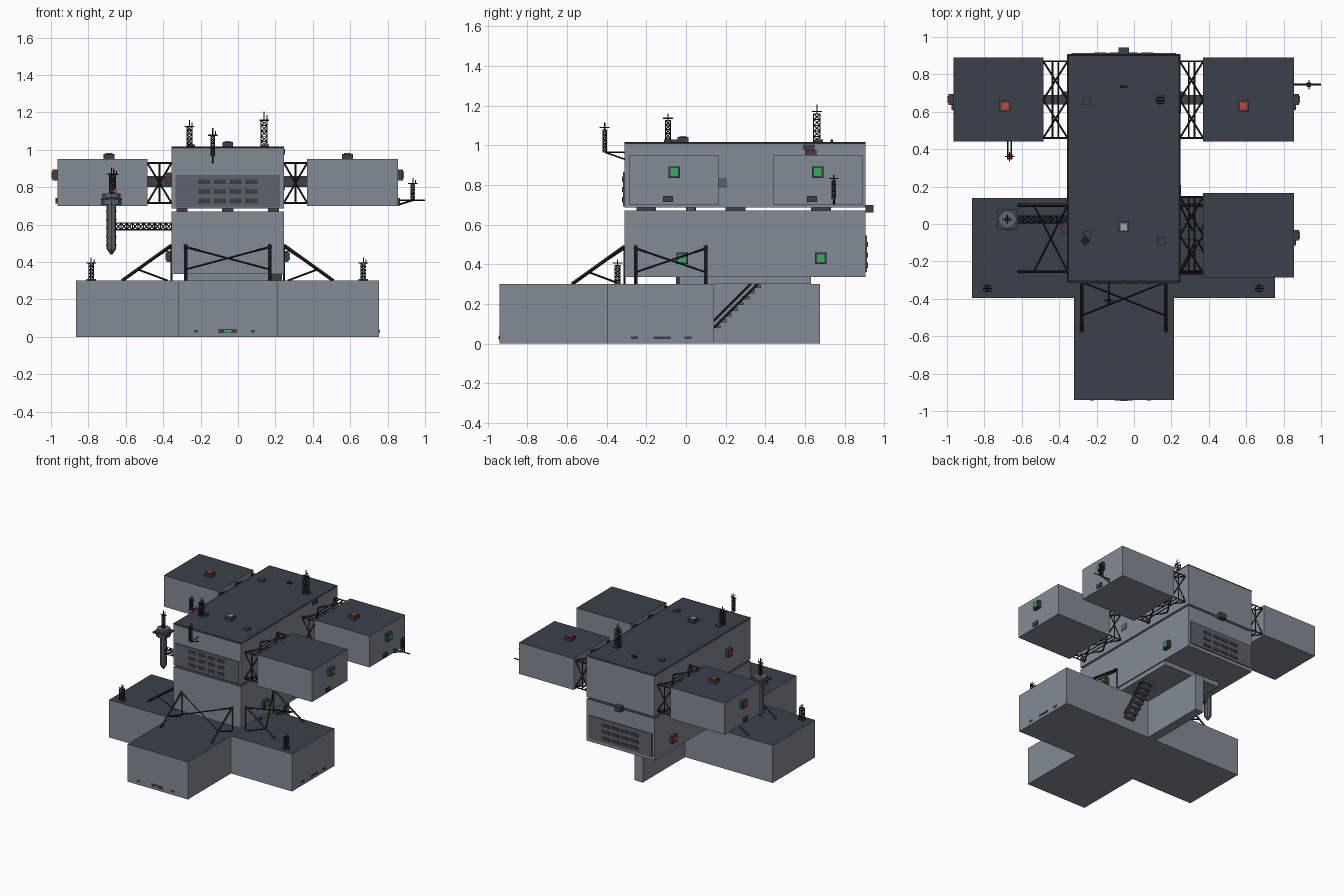
import bpy, bmesh, math
from mathutils import Vector, Matrix

if "Cube" in bpy.data.objects:
    bpy.data.objects.remove(bpy.data.objects["Cube"], do_unlink=True)


def material(name, r, g, b):
    m = bpy.data.materials.new(name)
    m.use_nodes = True
    m.diffuse_color = (r, g, b, 1)
    m.node_tree.nodes["Principled BSDF"].inputs["Base Color"].default_value = (r, g, b, 1)
    return m


HULL = material("hull grey", .23, .26, .30)
ROOF = material("roof slate", .044, .053, .071)
PANEL = material("panel grey", .11, .125, .15)
DARK = material("dark metal", .018, .02, .026)
FRAME = material("fitting grey", .045, .05, .06)
GREEN = material("green lamp", .04, .42, .1)
RED = material("red lamp", .6, .055, .035)
PALE = material("pale fitting", .35, .37, .4)


def finish(name, bm, *mats):
    me = bpy.data.meshes.new(name)
    bm.to_mesh(me)
    bm.free()
    for m in mats:
        me.materials.append(m)
    ob = bpy.data.objects.new(name, me)
    bpy.context.collection.objects.link(ob)
    return ob


def add_box(bm, x, y, z):
    lo, hi = Vector((x[0], y[0], z[0])), Vector((x[1], y[1], z[1]))
    mat = Matrix.Translation((lo + hi) / 2) @ Matrix.Diagonal((*(hi - lo), 1))
    bmesh.ops.create_cube(bm, size=1, matrix=mat)


def box(name, x, y, z, mat):
    bm = bmesh.new()
    add_box(bm, x, y, z)
    return finish(name, bm, mat)


def block(name, x, y, z):
    """Grey box whose upward faces carry the roof paint."""
    ob = box(name, x, y, z, HULL)
    ob.data.materials.append(ROOF)
    for p in ob.data.polygons:
        p.material_index = int(p.normal.z > .9)
    return ob


def cube_at(name, c, s, mat):
    return box(name, *[(c[i] - s[i] / 2, c[i] + s[i] / 2) for i in range(3)], mat)


def bars(name, segments, r, mat=DARK):
    """Square-section beams along each segment."""
    bm = bmesh.new()
    for a, b in segments:
        a, b = Vector(a), Vector(b)
        d = b - a
        rot = d.to_track_quat('Z', 'Y').to_matrix().to_4x4()
        bmesh.ops.create_cone(bm, cap_ends=True, segments=4, radius1=r, radius2=r,
                              depth=d.length, matrix=Matrix.Translation((a + b) / 2) @ rot)
    return finish(name, bm, mat)


def lattice(name, start, axis, length, w, r, steps=5):
    """Four-legged lattice running along an axis (0 = x, 2 = z)."""
    u, v = [Vector([float(i == k) for i in range(3)]) for k in range(3) if k != axis]
    d = Vector([float(i == axis) for i in range(3)]) * length / steps
    s, segs = Vector(start), []
    ring = [u * w + v * w, u * w - v * w, -u * w - v * w, -u * w + v * w]
    for i, c in enumerate(ring):
        n = ring[(i + 1) % 4]
        segs.append((s + c, s + c + d * steps))
        for k in range(steps):
            p, q = (c, n) if k % 2 else (n, c)
            segs += [(s + p + d * k, s + q + d * (k + 1)), (s + c + d * (k + 1), s + n + d * (k + 1))]
    return bars(name, segs, r)


def mast(name, x, y, z, h, w=.012):
    lattice(name, (x, y, z), 2, h * .75, w, .0025)
    t = z + h * .75
    bars(name + "_aerial", [((x, y, t), (x, y, z + h)), ((x - .025, y, t), (x + .025, y, t)),
                            ((x, y - .025, t + .012), (x, y + .025, t + .012)),
                            ((x + .015, y, t), (x + .015, y, z + h * .9))], .003)


def lamp(name, c, axis, sign, mat, s=.058):
    """Framed lamp standing out from a wall or roof."""
    c = Vector(c)
    n = Vector([float(i == axis) * sign for i in range(3)])
    size = [.026 if i == axis else s for i in range(3)]
    cube_at(name + "_housing", c + n * .013, size, FRAME)
    size = [.008 if i == axis else s * .66 for i in range(3)]
    cube_at(name + "_lens", c + n * .028, size, mat)


# Cross-shaped base and its rear support fin
block("base_crossbar", (-.865, .755), (-.395, .14), (0, .30))
block("base_front_arm", (-.32, .215), (-.94, -.395), (0, .30))
block("base_rear_fin", (-.09, -.015), (.14, .675), (0, .30))
block("neck", (-.27, .235), (-.03, .63), (.30, .336))

# Stacked hulls with spacers in the seam
CX = -.055
block("lower_hull", (-.355, .245), (-.31, .905), (.335, .67))
block("upper_hull", (-.355, .245), (-.31, .905), (.685, 1.015))
for i, (x, y) in enumerate([(CX, -.2), (CX, .68), (.19, .25), (-.3, .25)]):
    cube_at(f"hull_spacer_{i}", (x, y, .677), (.06, .1, .02), FRAME)
bars("roof_rim", [((-.355, y, 1.012), (.245, y, 1.012)) for y in (-.308, .903)] +
     [((x, -.31, 1.012), (x, .905, 1.012)) for x in (-.353, .243)], .005, ROOF)


# Window panels on the front and back
def window_panel(name, y, sign, z0, z1):
    bm = bmesh.new()
    add_box(bm, (-.335, .225), sorted((y, y + sign * .008)), (z0, z1))
    finish(name, bm, PANEL)
    bm = bmesh.new()
    for col in range(4):
        for row in range(3):
            x, z = CX + (col - 1.5) * .084, z0 + .035 + row * .052
            add_box(bm, (x - .033, x + .033), sorted((y, y + sign * .012)), (z - .013, z + .013))
    finish(name + "_windows", bm, FRAME)


window_panel("front_panel", -.31, -1, .69, .865)
window_panel("back_panel", .905, 1, .36, .545)


# Side pods and the trusses that hold them
def pod(name, side, y0, y1):
    inner, outer, wall = (.37, .855, .245) if side > 0 else (-.485, -.965, -.355)
    block(name, sorted((inner, outer)), (y0, y1), (.70, .95))
    mid, ym = (inner + wall) / 2, (y0 + y1) / 2
    ya, yb, za, zb = y0 + .02, y1 - .02, .715, .93
    segs = []
    for z in (za, zb):
        segs += [((wall, y, z), (inner, y, z)) for y in (ya, yb)]
        segs += [((mid + o, ya, z), (mid + o, yb, z)) for o in (-.015, .015)]
        for p, q in ((ya, ym), (ym, yb)):
            segs += [((wall, p, z), (inner, q, z)), ((wall, q, z), (inner, p, z))]
    for y in (ya, yb):
        segs += [((mid, y, za), (mid, y, zb)), ((wall, y, za), (inner, y, zb)),
                 ((wall, y, zb), (inner, y, za))]
    bars(name + "_truss", segs, .005)
    cube_at(name + "_tunnel", (mid, ym, .83), (abs(wall - inner), .05, .06), FRAME)
    lamp(name + "_lamp", (outer, ym, .865), 0, side, GREEN if side > 0 else RED)
    cube_at(name + "_service_box", (outer + side * .004, ym - .03, .728), (.012, .05, .03), FRAME)


pod("left_rear_pod", 1, .44, .89)
pod("left_front_pod", 1, -.285, .165)
pod("right_rear_pod", -1, .44, .89)
for i, x in enumerate((-.69, .585)):
    lamp(f"pod_roof_lamp_{i}", (x, .63, .95), 2, 1, RED)
for i, y in enumerate((-.02, .68)):
    lamp(f"left_hull_lamp_{i}", (.245, y, .43), 0, 1, GREEN)
    lamp(f"right_hull_lamp_{i}", (-.355, y, .43), 0, -1, RED)
lamp("right_upper_lamp", (-.355, -.02, .85), 0, -1, RED)


# Braced struts from the base up to the lower hull, on three sides
def strut_frame(name, to_world):
    p = lambda along, out, z: to_world(along, out, z)
    segs, thin = [], []
    for a in (-1, 1):
        segs.append((p(a, .265, .30), p(a, 0, .49)))
        thin += [(p(a, .18, .36), p(a, .02, .30)), (p(a, 0, .30), p(a, 0, .49)),
                 (p(a, .18, .36), p(-a, 0, .48))]
    bars(name, segs, .009)
    bars(name + "_bracing", thin, .005)


strut_frame("front_struts", lambda a, o, z: (CX + a * .225, -.31 - o, z))
strut_frame("left_struts", lambda a, o, z: (.245 + o, -.077 + a * .177, z))
strut_frame("right_struts", lambda a, o, z: (-.355 - o, -.077 + a * .177, z))

# Boarding stair under the hull
bars("stair_rails", [((x, .14, z), (x, .40, z + .26)) for x in (.13, .21) for z in (.08, .115)], .006)
bm = bmesh.new()
for i in range(9):
    add_box(bm, (.13, .21), (.14 + i * .029, .175 + i * .029), (.078 + i * .029, .094 + i * .029))
finish("stair_treads", bm, PANEL)
cube_at("stair_hatch", (.2, -.02, .318), (.07, .06, .034), FRAME)

# Docking column and its lattice arm on the right side
bm = bmesh.new()
for r1, r2, z0, z1 in [(.006, .026, .44, .47), (.026, .026, .47, .70), (.055, .055, .705, .73),
                       (.05, .05, .745, .765), (.03, .03, .70, .75)]:
    bmesh.ops.create_cone(bm, cap_ends=True, segments=8, radius1=r1, radius2=r2, depth=z1 - z0,
                          matrix=Matrix.Translation((-.677, .025, (z0 + z1) / 2)))
finish("docking_column", bm, PANEL)
bars("column_rings", [((-.705, .025, .49 + i * .045), (-.65, .025, .49 + i * .045)) for i in range(5)], .004)
lattice("docking_arm", (-.655, .025, .59), 0, .30, .018, .003, 10)
cube_at("column_gallery", (-.677, .025, .736), (.112, .112, .012), FRAME)
mast("column_mast", -.677, .025, .765, .14, .01)

# Masts and their brackets
mast("roof_rear_mast", .14, .66, 1.015, .19, .016)
mast("roof_front_mast", -.26, -.09, 1.015, .145, .013)
mast("bow_mast", -.135, -.41, .965, .15, .009)
bars("bow_mast_bracket", [((-.135, -.31, .93), (-.135, -.41, .965)), ((-.135, -.31, .965), (-.135, -.41, .965))], .004)
mast("left_pod_mast", .935, .745, .73, .12, .01)
bars("left_pod_bracket", [((.855, .745, .73), (1.0, .745, .73)), ((.855, .745, .705), (.935, .745, .73))], .005)
mast("right_pod_mast", -.665, .36, .77, .13, .01)
bars("right_pod_bracket", [((-.675, .44, .77), (-.675, .36, .77)), ((-.655, .44, .77), (-.655, .36, .77))], .004)
cube_at("right_pod_beacon", (-.665, .36, .78), (.03, .03, .02), RED)
for i, x in enumerate((-.785, .67)):
    mast(f"base_mast_{i}", x, -.345, .30, .125, .013)
    cube_at(f"base_mast_foot_{i}", (x, -.345, .304), (.05, .03, .01), FRAME)

# Roof fittings
lamp("roof_hatch", (CX, -.015, 1.015), 2, 1, PALE, .056)
for i, (x, y) in enumerate([(-.25, .66), (.145, .67), (-.25, -.06), (.145, -.09)]):
    cube_at(f"roof_fitting_{i}", (x, y, 1.022), (.04, .04, .014), FRAME)
cube_at("roof_vent", (CX, .735, 1.022), (.04, .014, .014), DARK)
cube_at("stern_box", (CX, .925, .68), (.055, .04, .04), FRAME)

# Small plates on walls and base
for i, y in enumerate((-.27, -.13, .0)):
    cube_at(f"left_base_plate_{i}", (.756, y + .01, .03), (.006, .035 if i != 1 else .09, .014), FRAME)
cube_at("base_front_plate", (CX, -.941, .03), (.1, .006, .022), FRAME)
cube_at("base_front_sign", (CX, -.943, .03), (.04, .006, .012), GREEN)
for i, x in enumerate((-.225, .08)):
    cube_at(f"base_front_vent_{i}", (x, -.941, .03), (.02, .006, .012), FRAME)
cube_at("upper_left_hatch", (.246, .18, .81), (.008, .055, .05), PANEL)
cube_at("upper_left_vent", (.247, .62, .99), (.008, .06, .03), FRAME)
